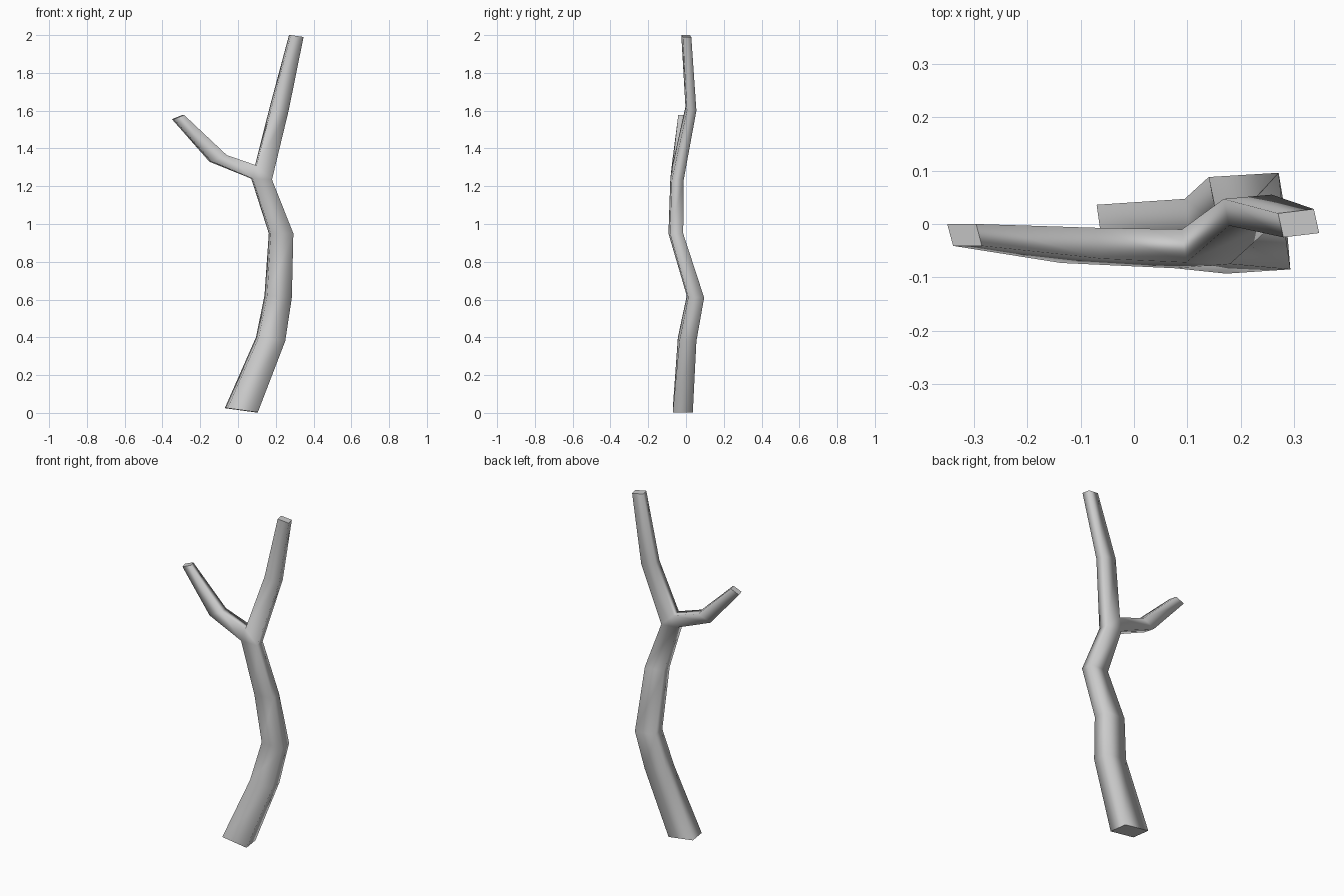
import bpy
import bmesh

if "Cube" in bpy.data.objects:
    bpy.data.objects.remove(bpy.data.objects["Cube"])

bark = bpy.data.materials.new("pale grey bark")
bark.diffuse_color = (0.6, 0.6, 0.6, 1)
bark.use_nodes = True
bark.node_tree.nodes["Principled BSDF"].inputs["Base Color"].default_value = bark.diffuse_color

bm = bmesh.new()


def pair(x, z, front, back, skew):
    """Front and back corner on one side of a ring."""
    return (bm.verts.new((x + skew[0], front, z)), bm.verts.new((x + skew[1], back, z)))


def ring(left, right, front, back, skew, tilt=0.008):
    """Four-sided, slightly turned section as a left pair and a right pair."""
    return (pair(*left, front, back, (skew, 0)),
            pair(*right, front + tilt, back + tilt, (0, -skew)))


def bridge(a, b):
    """Four walls between two rings."""
    (afl, abl), (afr, abr) = a
    (bfl, bbl), (bfr, bbr) = b
    for quad in ((afl, afr, bfr, bfl), (afr, abr, bbr, bfr),
                 (abr, abl, bbl, bbr), (abl, afl, bfl, bbl)):
        bm.faces.new(quad)


def cap(r):
    """Flat end with a crisp rim."""
    (fl, bl), (fr, br) = r
    face = bm.faces.new((fl, fr, br, bl))
    for e in face.edges:
        e.smooth = False


def limb(rings):
    for a, b in zip(rings, rings[1:]):
        bridge(a, b)


# Trunk, from the cut base up to the fork
trunk = [
    ring((-0.07, 0.025), (0.105, 0.003), -0.07, 0.036, 0.015, 0.0),
    ring((0.095, 0.40), (0.25, 0.38), -0.043, 0.047, 0.015),
    ring((0.14, 0.62), (0.285, 0.61), 0.004, 0.088, 0.014),
    ring((0.163, 0.95), (0.293, 0.95), -0.093, -0.023, 0.01),
    ring((0.07, 1.24), (0.18, 1.235), -0.083, -0.02, 0.008),
]
limb(trunk)
cap(trunk[0])

# Fork: a crotch edge shared by both limbs, closed by two triangles
low_left, low_right = trunk[-1]
crotch = pair(0.09, 1.31, -0.072, -0.01, (0.008, 0))
bm.faces.new((low_left[0], low_right[0], crotch[0]))
bm.faces.new((low_left[1], crotch[1], low_right[1]))

# Upright limb
upright = [
    (crotch, low_right),
    ring((0.168, 1.62), (0.268, 1.60), -0.003, 0.047, 0.01),
    ring((0.27, 2.0), (0.347, 1.99), -0.025, 0.02, 0.01),
]
limb(upright)
cap(upright[-1])

# Side branch
side = [
    (low_left, crotch),
    ring((-0.152, 1.33), (-0.06, 1.365), -0.073, -0.015, 0.015),
    ring((-0.35, 1.555), (-0.285, 1.577), -0.041, 0.0, 0.011, 0.0),
]
limb(side)
cap(side[-1])

for f in bm.faces:
    f.smooth = True
bmesh.ops.recalc_face_normals(bm, faces=bm.faces)

mesh = bpy.data.meshes.new("forked_branch")
bm.to_mesh(mesh)
bm.free()
mesh.materials.append(bark)
bpy.context.collection.objects.link(bpy.data.objects.new("forked_branch", mesh))
